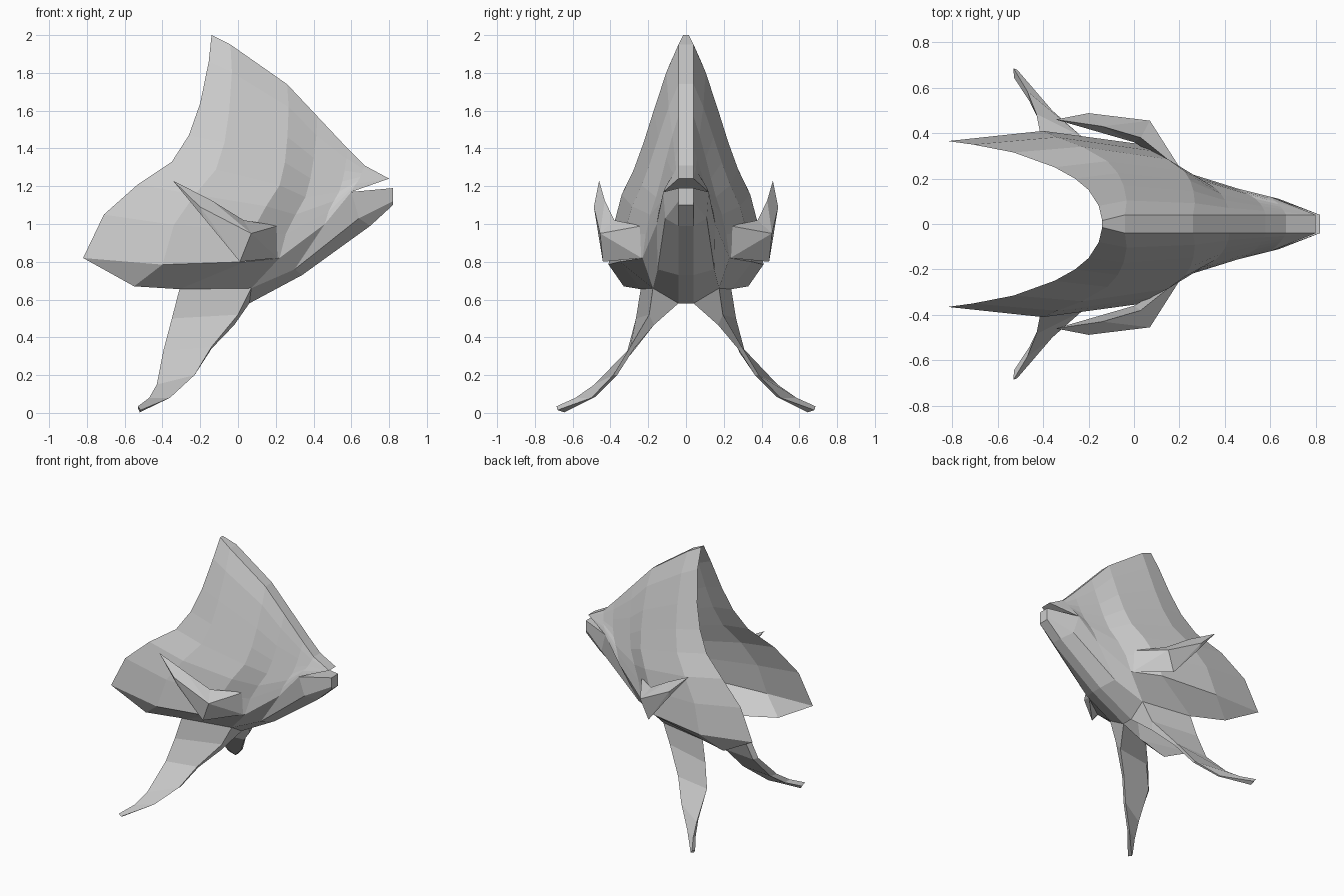
import bpy, bmesh
from mathutils import Vector as V

if "Cube" in bpy.data.objects:
    bpy.data.objects.remove(bpy.data.objects["Cube"])


def mirrored(points):
    return [V((p[0], -p[1], p[2])) for p in points]


def finish(name, polys):
    """Make a flat-shaded object from polygons and their copies across y = 0."""
    bm = bmesh.new()
    for poly in polys:
        for pts in (poly, mirrored(poly)[::-1]):
            bm.faces.new([bm.verts.new(p) for p in pts])
    bmesh.ops.remove_doubles(bm, verts=bm.verts, dist=0.0005)
    bmesh.ops.dissolve_degenerate(bm, edges=bm.edges, dist=0.0005)
    bmesh.ops.recalc_face_normals(bm, faces=bm.faces)
    me = bpy.data.meshes.new(name)
    bm.to_mesh(me)
    bm.free()
    ob = bpy.data.objects.new(name, me)
    bpy.context.collection.objects.link(ob)
    return ob


def loft(rows, closed=False):
    """Quads between neighbouring rows of equal length."""
    polys = []
    for a, b in zip(rows, rows[1:]):
        n = len(a)
        for i in range(n if closed else n - 1):
            j = (i + 1) % n
            quad = []
            for p in (a[i], a[j], b[j], b[i]):
                if all((p - q).length > 0.001 for q in quad):
                    quad.append(p)
            if len(quad) > 2:
                polys.append(quad)
    return polys


def to_center(row):
    """Strip from a row to the middle plane."""
    return loft([row, [V((p.x, 0, p.z)) for p in row]])


def pts(*coords):
    return [V(c) for c in coords]


# Boundary curves of one half of the hood: crest, rear rim and lower edge
crest = pts((.80, .04, 1.24), (.67, .04, 1.31), (.58, .04, 1.40), (.42, .04, 1.57),
            (.26, .04, 1.74), (-.04, .04, 1.95), (-.14, .015, 2.0))
edge = pts((.80, .04, 1.24), (.60, .12, 1.17), (.46, .155, 1.00), (.22, .23, .82),
           (.04, .35, .80), (-.40, .41, .785), (-.82, .365, .82))
rim = pts((-.14, .015, 2.0), (-.155, .08, 1.86), (-.20, .15, 1.64), (-.26, .20, 1.47),
          (-.35, .25, 1.33), (-.53, .315, 1.21), (-.71, .35, 1.05), (-.82, .365, .82))

# Hood flanks: blend crest to edge, bending progressively to the rim curve
rows = []
for k, r in enumerate(rim):
    v = k / (len(rim) - 1)
    bend = r - rim[0].lerp(rim[-1], v)
    rows.append([c.lerp(e, v) + bend * (i / 6) ** 1.8
                 for i, (c, e) in enumerate(zip(crest, edge))])
finish("hood", loft(rows) + to_center(crest))

# Jaw, underside of the wings and mouth
lip = [V((.82, .04, 1.19))] + edge[1:]
jaw = pts((.82, .04, 1.12), (.64, .11, 1.03), (.30, .15, .76), (.07, .175, .66),
          (-.31, .24, .655), (-.55, .33, .67), (-.82, .365, .82))
keel = pts((.82, .04, 1.10), (.70, .04, .99), (.34, .04, .73), (.06, .04, .58))
under = loft([lip, jaw]) + loft([jaw[:4], keel]) + to_center(keel)
under += to_center([lip[0], jaw[0], keel[0]])
under += to_center([edge[0], edge[1]]) + to_center([lip[0], lip[1]])
finish("jaw_and_underside", under)

# Legs: blades swept down, back and outward
front = pts((.06, .04, .58), (-.02, .17, .465), (-.14, .275, .34),
            (-.23, .365, .20), (-.36, .48, .085), (-.52, .645, .003))
shoulder = pts((.07, .175, .66), (0, .195, .52), (-.14, .295, .35),
               (-.23, .385, .20), (-.36, .50, .08), (-.515, .68, .015))
back = pts((-.31, .24, .655), (-.35, .265, .50), (-.395, .31, .33),
           (-.43, .485, .15), (-.47, .585, .08), (-.53, .685, .035))
sections = []
for i, (f, s, b) in enumerate(zip(front, shoulder, back)):
    inner = b.lerp(f, .1) + V((0, -.012 * min(i, 3), -.01))
    sections.append([f, s, b, inner])
finish("legs", loft(sections, True) + [sections[0], sections[-1]])

# Side fins: short root box with an upswept pointed blade
tip, root_top, root_low = pts((-.345, .46, 1.23), (.21, .235, .99), (.21, .235, .82))
nose, low, top = pts((.07, .455, .95), (.01, .44, .80), (.03, .38, 1.02))
ridge, upper, inner = pts((-.20, .488, 1.09), (-.14, .43, 1.125), (0, .36, .86))
hem = V((-.18, .475, 1.03))
finish("side_fins", [
    [root_top, top, nose], [root_top, nose, root_low], [root_low, nose, low],
    [nose, top, upper], [nose, upper, ridge], [ridge, upper, tip],
    [nose, ridge, low], [ridge, hem, low], [ridge, tip, hem],
    [upper, top, inner], [upper, inner, tip], [tip, inner, hem], [hem, inner, low],
    [root_low, low, inner], [root_top, inner, top], [root_top, root_low, inner]])
